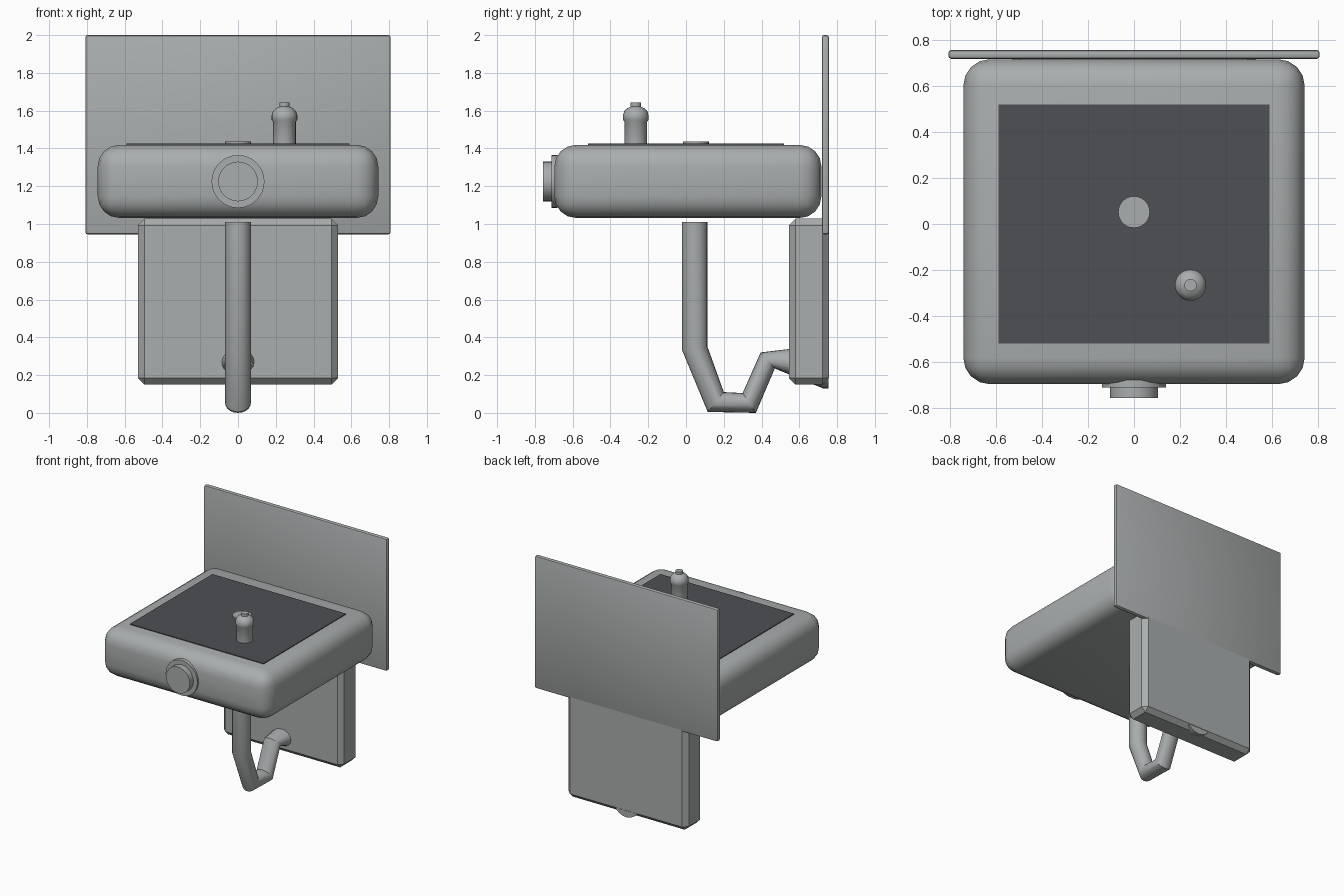
import bpy, bmesh, math
from mathutils import Vector, Matrix

if "Cube" in bpy.data.objects:
    bpy.data.objects.remove(bpy.data.objects["Cube"])


def material(name, rgb):
    m = bpy.data.materials.new(name)
    m.diffuse_color = (*rgb, 1)
    m.use_nodes = True
    m.node_tree.nodes["Principled BSDF"].inputs["Base Color"].default_value = m.diffuse_color
    return m


GREY = material("light_grey", (0.40, 0.42, 0.42))
DARK = material("dark_slate", (0.075, 0.08, 0.09))


def finish(name, bm, mat, smooth=35):
    bmesh.ops.recalc_face_normals(bm, faces=bm.faces)
    me = bpy.data.meshes.new(name)
    bm.to_mesh(me)
    bm.free()
    me.materials.append(mat)
    ob = bpy.data.objects.new(name, me)
    bpy.context.collection.objects.link(ob)
    if smooth:
        bpy.ops.object.select_all(action='DESELECT')
        ob.select_set(True)
        bpy.context.view_layer.objects.active = ob
        bpy.ops.object.shade_smooth_by_angle(angle=math.radians(smooth))
    return ob


def box(name, lo, hi, mat, bevel=0, segments=1, smooth=35):
    lo, hi = Vector(lo), Vector(hi)
    bm = bmesh.new()
    bmesh.ops.create_cube(bm, size=1, matrix=Matrix.Translation((lo + hi) / 2)
                          @ Matrix.Diagonal((*(hi - lo), 1)))
    if bevel:
        bmesh.ops.bevel(bm, geom=bm.edges[:], offset=bevel, segments=segments,
                        profile=0.5, affect='EDGES')
    return finish(name, bm, mat, smooth)


def loft(name, rings, mat, n=24, smooth=35):
    """Skin through rings given as (centre, half-axis a, half-axis b)."""
    bm = bmesh.new()
    loops = []
    for c, a, b in rings:
        c, a, b = Vector(c), Vector(a), Vector(b)
        loops.append([bm.verts.new(c + a * math.cos(t) + b * math.sin(t))
                      for t in (2 * math.pi * i / n for i in range(n))])
    for p, q in zip(loops, loops[1:]):
        for i in range(n):
            j = (i + 1) % n
            bm.faces.new((p[i], p[j], q[j], q[i]))
    bm.faces.new(loops[0])
    bm.faces.new(loops[-1])
    return finish(name, bm, mat, smooth)


def turned(name, x, y, profile, mat, n=24):
    """Upright turned part from (radius, z) pairs."""
    return loft(name, [((x, y, z), (r, 0, 0), (0, r, 0)) for r, z in profile], mat, n)


# Basin body with generously rounded edges, and its dark bowl surface
box("basin", (-0.743, -0.697, 1.032), (0.743, 0.717, 1.419), GREY, 0.115, 4, 40)
box("bowl_surface", (-0.59, -0.52, 1.417), (0.59, 0.52, 1.425), DARK, smooth=0)

# Drain disc and tap on top
turned("drain", 0, 0.052, [(0.069, 1.42), (0.069, 1.437)], GREY)
turned("tap", 0.246, -0.266,
       [(0.06, 1.42), (0.06, 1.54), (0.068, 1.553), (0.068, 1.575), (0.061, 1.597),
        (0.047, 1.612), (0.027, 1.621), (0.027, 1.642)], GREY)

# Round knob on the front of the basin
for name, r, y in (("knob_ring", 0.14, -0.712), ("knob", 0.105, -0.757)):
    loft(name, [((0, yy, 1.225), (r, 0, 0), (0, 0, r)) for yy in (-0.68, y)], GREY, 32)

# Splash panel and chamfered wall bracket
box("splash_panel", (-0.808, 0.719, 0.945), (0.808, 0.757, 2.0), GREY, 0.012, 2)
box("wall_bracket", (-0.53, 0.545, 0.15), (0.53, 0.757, 1.028), GREY, 0.035, 1, 0)

# Waste pipe: each ring given by its outer and inner (y, z) edge points
edges = [((-0.022, 1.01), (0.114, 1.01)), ((-0.022, 0.335), (0.114, 0.35)),
         ((0.115, 0.005), (0.2, 0.11)), ((0.37, 0.0), (0.3, 0.105)),
         ((0.47, 0.235), (0.395, 0.32)), ((0.725, 0.13), (0.725, 0.36)),
         ((0.755, 0.13), (0.755, 0.36))]
rings = []
for (y0, z0), (y1, z1) in edges:
    half = Vector((0, (y1 - y0) / 2, (z1 - z0) / 2))
    width = max(0.068, half.length) if y0 > 0.7 else 0.068
    rings.append(((0, (y0 + y1) / 2, (z0 + z1) / 2), (width, 0, 0), half))
loft("waste_pipe", rings, GREY, 20, 32)
